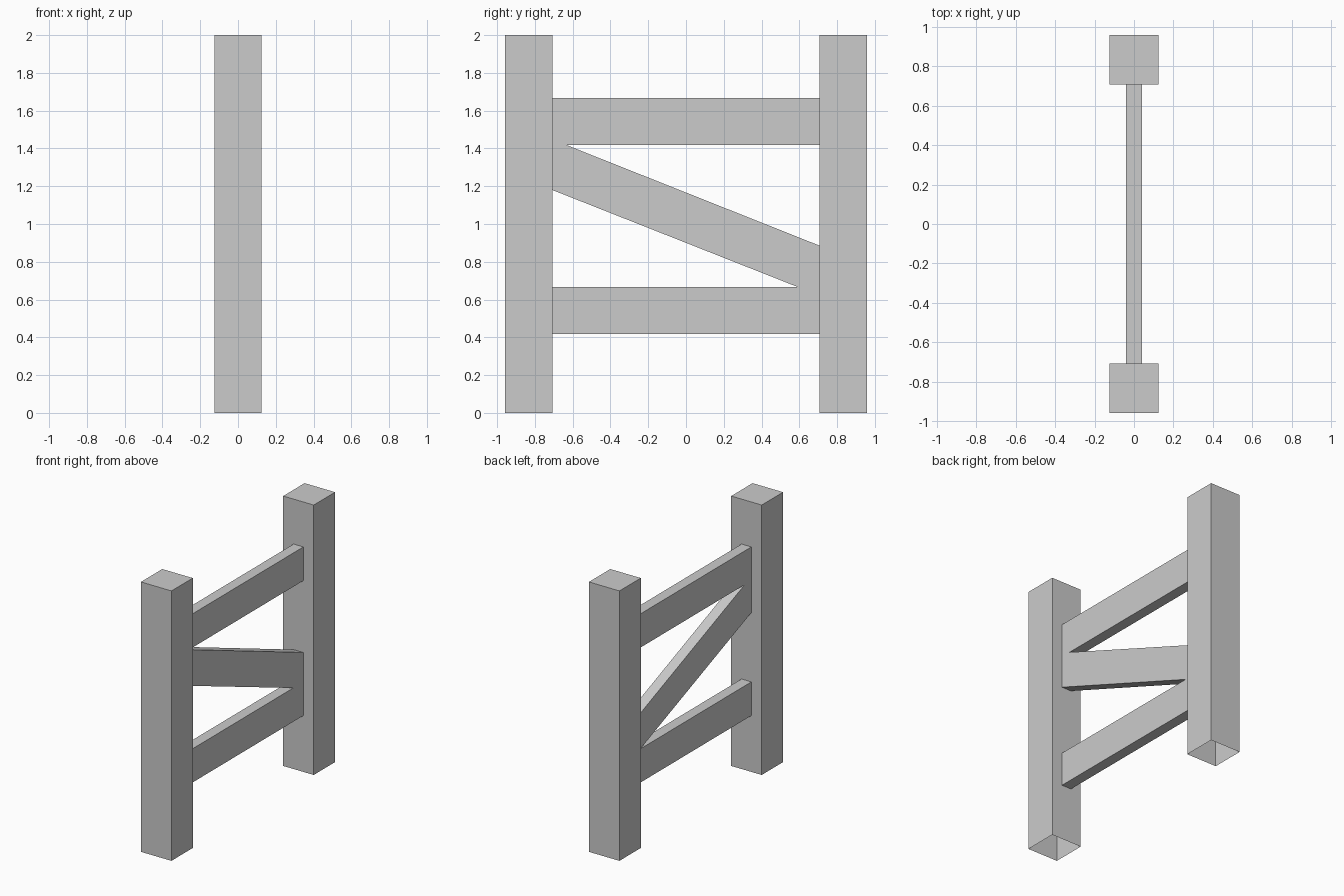
import bpy
import bmesh

cube = bpy.data.objects.get("Cube")
if cube:
    bpy.data.objects.remove(cube, do_unlink=True)

GREY = (0.6, 0.6, 0.6, 1)
grey = bpy.data.materials.new("plain grey")
grey.use_nodes = True
grey.diffuse_color = GREY
grey.node_tree.nodes["Principled BSDF"].inputs["Base Color"].default_value = GREY

HALF = 0.125        # half width of a post
INNER = 0.708       # post face that the rails meet
OUTER = INNER + 2 * HALF
LOW, HIGH = 0.417, 1.417    # undersides of the two rails
DEPTH = 0.25        # rail height


def board(name, outline, half_x, open_bottom=False):
    """Extrude a (y, z) outline across x into a flat-sided board."""
    bm = bmesh.new()
    face = bm.faces.new([bm.verts.new((-half_x, y, z)) for y, z in outline])
    new = bmesh.ops.extrude_face_region(bm, geom=[face], use_keep_orig=True)["geom"]
    verts = [v for v in new if isinstance(v, bmesh.types.BMVert)]
    bmesh.ops.translate(bm, verts=verts, vec=(2 * half_x, 0, 0))
    bmesh.ops.recalc_face_normals(bm, faces=bm.faces)
    if open_bottom:
        under = [f for f in bm.faces if f.normal.z < -0.9]
        bmesh.ops.delete(bm, geom=under, context="FACES_ONLY")
    mesh = bpy.data.meshes.new(name)
    bm.to_mesh(mesh)
    bm.free()
    mesh.materials.append(grey)
    obj = bpy.data.objects.new(name, mesh)
    bpy.context.collection.objects.link(obj)
    return obj


def rectangle(y0, y1, z0, z1):
    return [(y0, z0), (y1, z0), (y1, z1), (y0, z1)]


# Square posts, hollow underneath
board("front_post", rectangle(-OUTER, -INNER, 0, 2), HALF, open_bottom=True)
board("back_post", rectangle(INNER, OUTER, 0, 2), HALF, open_bottom=True)

# Level rails between the posts
for name, z in (("lower_rail", LOW), ("upper_rail", HIGH)):
    board(name, rectangle(-INNER, INNER, z, z + DEPTH), 0.04)

# Diagonal brace, trimmed to the posts and rails
board("diagonal_brace", [
    (-INNER, 1.18), (0.59, LOW + DEPTH), (INNER, LOW + DEPTH),
    (INNER, 0.885), (-0.63, HIGH), (-INNER, HIGH)], 0.04)
